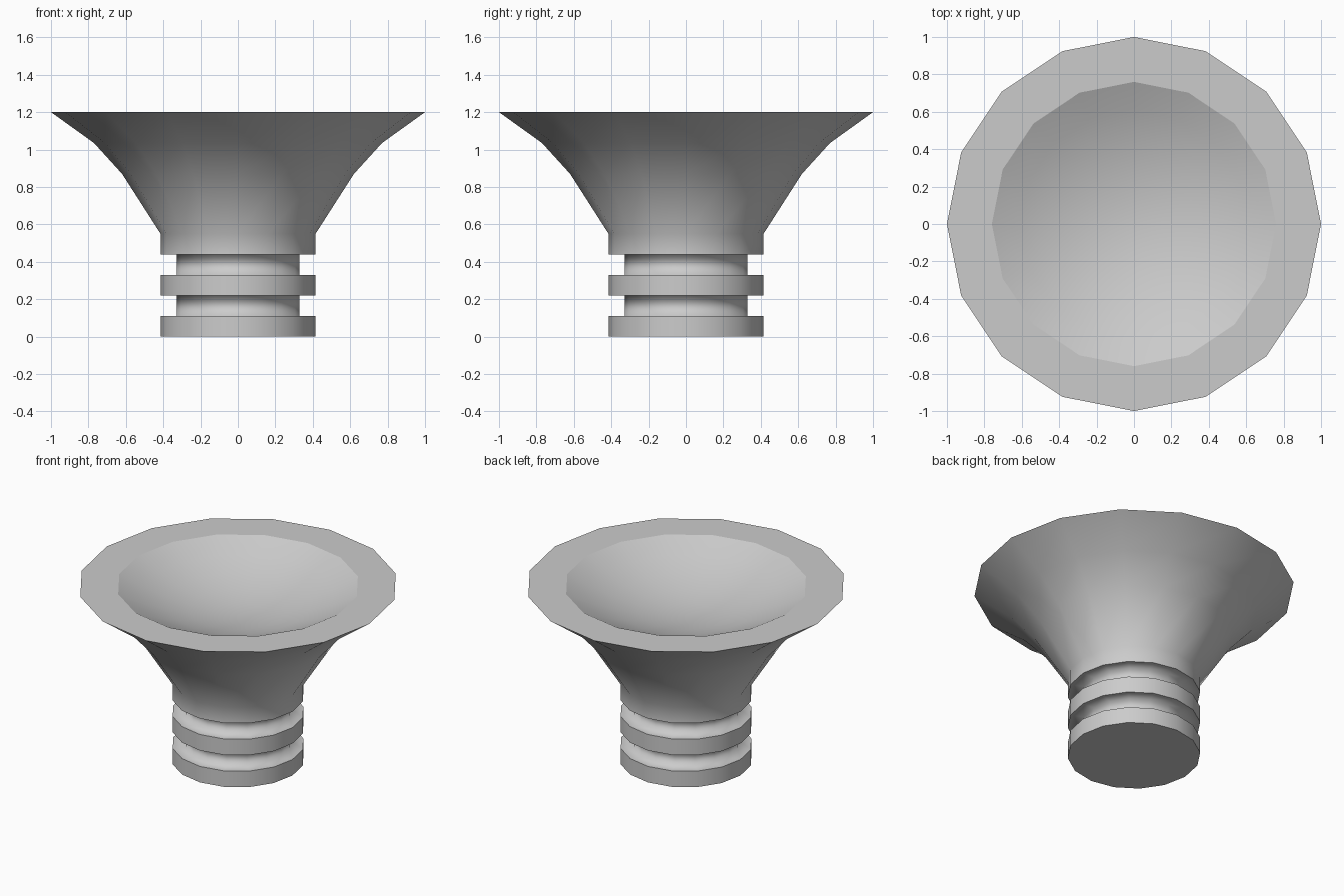
import bpy, bmesh
from math import cos, sin, tau

if "Cube" in bpy.data.objects:
    bpy.data.objects.remove(bpy.data.objects["Cube"])

SIDES = 16
TOP = 1.2
NECK, GROOVE = 0.415, 0.33
BOWL_R, BOWL_DEPTH = 0.76, 0.2

# Profile from base to bowl: (radius, z, sharp ring?)
profile = [(NECK, 0, True), (NECK, 0.11, True)]
# Two grooves cut around the neck
for z in (0.11, 0.33):
    profile += [(GROOVE, z, False), (GROOVE, z + 0.11, False),
                (NECK, z + 0.11, True)]
    if z < 0.2:
        profile.append((NECK, 0.33, True))
# Flared funnel and flat rim
profile += [(NECK, 0.55, False), (0.62, 0.87, False), (0.77, 1.035, False),
            (1.0, TOP, True), (BOWL_R, TOP, True)]
# Shallow bowl
for i in (0.8, 0.6, 0.4, 0.2):
    profile.append((BOWL_R * i, TOP - BOWL_DEPTH * (1 - i * i), False))


def lathe(name, profile, sides):
    bm = bmesh.new()
    rings = [[bm.verts.new((r * cos(tau * k / sides), r * sin(tau * k / sides), z))
              for k in range(sides)] for r, z, _ in profile]
    for a, b in zip(rings, rings[1:]):
        for k in range(sides):
            n = (k + 1) % sides
            bm.faces.new((a[k], a[n], b[n], b[k]))
    # Base cap and bowl centre
    bm.faces.new(rings[0][::-1])
    centre = bm.verts.new((0, 0, TOP - BOWL_DEPTH))
    for k in range(sides):
        bm.faces.new((rings[-1][k], rings[-1][(k + 1) % sides], centre))
    for f in bm.faces:
        f.smooth = True
    # Keep the rims crisp
    for ring, (_, _, sharp) in zip(rings, profile):
        if sharp:
            for k in range(sides):
                bm.edges.get((ring[k], ring[(k + 1) % sides])).smooth = False
    bmesh.ops.recalc_face_normals(bm, faces=bm.faces)
    mesh = bpy.data.meshes.new(name)
    bm.to_mesh(mesh)
    bm.free()
    obj = bpy.data.objects.new(name, mesh)
    bpy.context.collection.objects.link(obj)
    return obj


lathe("flared_cup", profile, SIDES)
